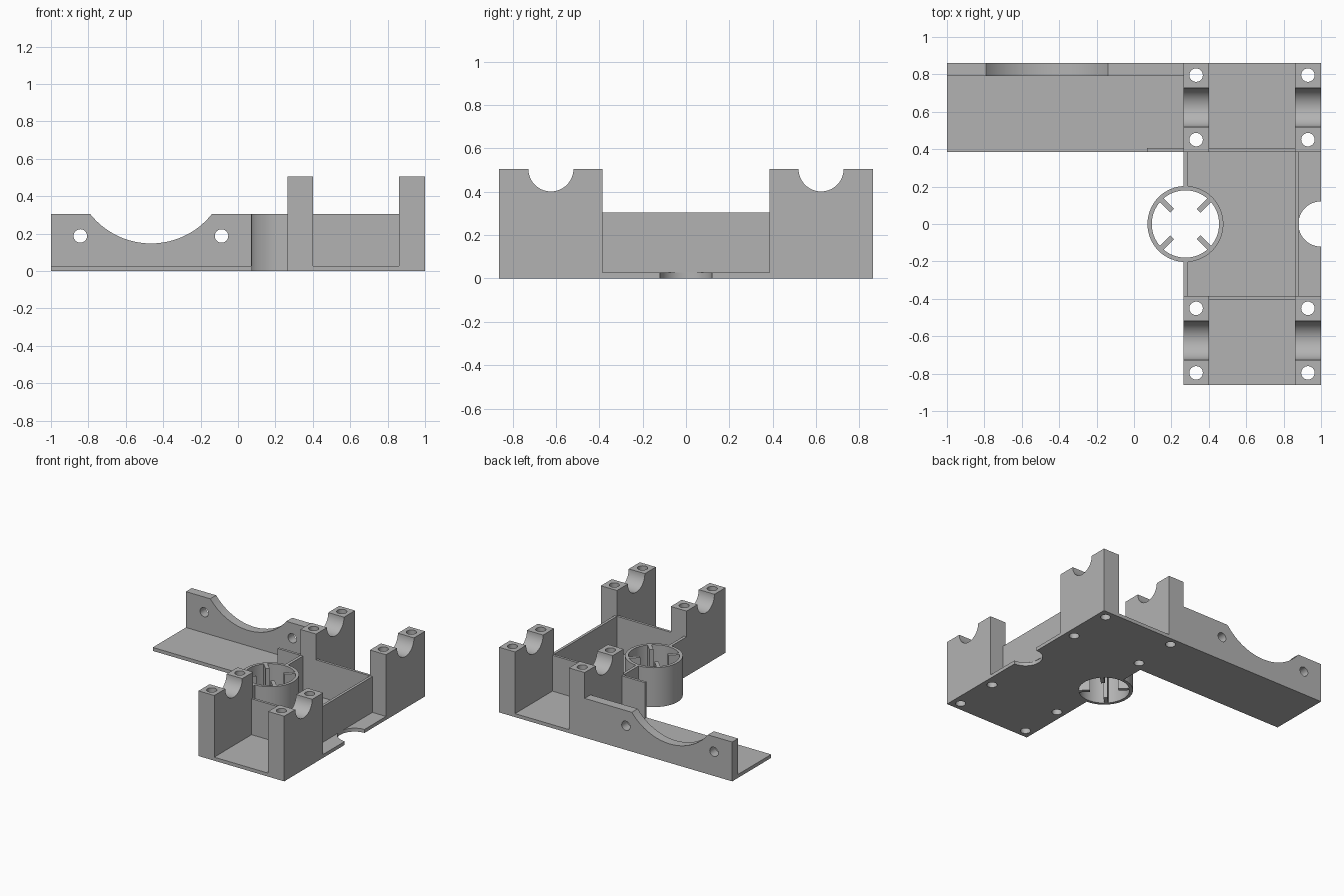
import bpy, bmesh, math
from mathutils import Matrix, Vector

if "Cube" in bpy.data.objects:
    bpy.data.objects.remove(bpy.data.objects["Cube"], do_unlink=True)

FLOOR, WALL, POST = 0.027, 0.305, 0.505   # heights
DEPTH, INNER = 0.862, 0.385               # y limits of the body and the middle bay
HUB = Vector((0.275, 0, 0))

grey = bpy.data.materials.new("grey plastic")
grey.use_nodes = True
colour = (0.45, 0.45, 0.45, 1)
grey.diffuse_color = colour
grey.node_tree.nodes["Principled BSDF"].inputs["Base Color"].default_value = colour


def finish(name, bm):
    bmesh.ops.recalc_face_normals(bm, faces=bm.faces)
    mesh = bpy.data.meshes.new(name)
    bm.to_mesh(mesh)
    bm.free()
    mesh.materials.append(grey)
    ob = bpy.data.objects.new(name, mesh)
    bpy.context.collection.objects.link(ob)
    return ob


def prism(name, points, vector):
    """Extrude a closed outline along a vector."""
    bm = bmesh.new()
    face = bm.faces.new([bm.verts.new(p) for p in points])
    moved = bmesh.ops.extrude_face_region(bm, geom=[face])["geom"]
    bmesh.ops.translate(bm, vec=vector, verts=[v for v in moved if isinstance(v, bmesh.types.BMVert)])
    return finish(name, bm)


def box(name, x0, x1, y0, y1, z0, z1):
    return prism(name, [(x0, y0, z0), (x1, y0, z0), (x1, y1, z0), (x0, y1, z0)], (0, 0, z1 - z0))


def cylinder(name, centre, radius, axis="Z", length=2, sides=48):
    bm = bmesh.new()
    turn = Matrix.Rotation(math.pi / 2, 4, "X") if axis == "Y" else Matrix()
    bmesh.ops.create_cone(bm, cap_ends=True, segments=sides, radius1=radius, radius2=radius,
                          depth=length, matrix=Matrix.Translation(centre) @ turn)
    return finish(name, bm)


def cut(ob, cutters):
    """Subtract the cutters, then drop them."""
    bpy.context.view_layer.objects.active = ob
    for cutter in cutters:
        mod = ob.modifiers.new("cut", "BOOLEAN")
        mod.operation, mod.solver, mod.object = "DIFFERENCE", "EXACT", cutter
        bpy.ops.object.modifier_apply(modifier=mod.name)
        bpy.data.objects.remove(cutter, do_unlink=True)


def arc(radius, start, end, steps):
    return [(radius * math.cos(a), radius * math.sin(a))
            for a in (start + (end - start) * i / steps for i in range(steps + 1))]


parts = []

# Floor plate with hub opening, edge notch and screw holes
outline = [(-1, INNER), (0.265, INNER), (0.265, -DEPTH), (1, -DEPTH), (1, DEPTH), (-1, DEPTH)]
floor = prism("floor_plate", [(x, y, 0) for x, y in outline], (0, 0, FLOOR))
screws = [(x, s * y) for x in (0.332, 0.93) for s in (-1, 1) for y in (0.451, 0.796)]
cut(floor, [cylinder("hub_cutter", HUB, 0.203, sides=64), cylinder("notch_cutter", (1, 0, 0), 0.121)]
    + [cylinder("screw_cutter", (x, y, 0), 0.036, sides=32) for x, y in screws])
parts.append(floor)

# Four bearing posts with half-round saddles and screw holes
for side, x0, x1, xh in (("right", 0.265, 0.4, 0.332), ("left", 0.862, 1, 0.93)):
    for end, s in (("front", -1), ("back", 1)):
        saddle = [(0.623 + y, POST + z) for y, z in arc(0.104, 0, -math.pi, 24)]
        profile = [(INNER, FLOOR), (DEPTH, FLOOR), (DEPTH, POST)] + saddle + [(INNER, POST)]
        post = prism(f"{end}_{side}_post", [(x0, s * y, z) for y, z in profile], (x1 - x0, 0, 0))
        cut(post, [cylinder("screw_cutter", (xh, s * y, 0.3), 0.036, sides=32) for y in (0.451, 0.796)])
        parts.append(post)

# Thin walls around the middle bay
T = 0.02
parts += [
    box("back_bay_wall", 0.4, 0.862, INNER, INNER + T, FLOOR, WALL),
    box("back_bay_wall_tab", 0.07, 0.265, INNER, INNER + T, FLOOR, WALL),
    box("front_bay_wall", 0.4, 0.862, -INNER - T, -INNER, FLOOR, WALL),
    box("left_bay_wall", 0.862, 0.883, -INNER, INNER, FLOOR, WALL),
    box("right_bay_wall_back", 0.265, 0.288, 0.195, INNER, FLOOR, WALL),
    box("right_bay_wall_front", 0.265, 0.288, -INNER, -0.195, FLOOR, WALL),
]

# Motor wall: broad arc in the top edge and two holes through it
half = math.asin(0.326 / 0.415)
dip = [(-0.465 + x, 0.562 + z) for x, z in arc(0.415, -math.pi / 2 + half, -math.pi / 2 - half, 32)]
dip[0], dip[-1] = (dip[0][0], WALL), (dip[-1][0], WALL)
profile = [(-1, FLOOR), (0.265, FLOOR), (0.265, WALL)] + dip + [(-1, WALL)]
cradle = prism("cradle_wall", [(x, 0.79, z) for x, z in profile], (0, DEPTH - 0.79, 0))
cut(cradle, [cylinder("hole_cutter", (x, 0.82, 0.187), 0.036, "Y", 0.5, 32) for x in (-0.843, -0.088)])
parts.append(cradle)

# Hub sleeve with four inner ribs
sleeve = cylinder("hub_sleeve", HUB + Vector((0, 0, WALL / 2)), 0.203, length=WALL, sides=64)
cut(sleeve, [cylinder("bore_cutter", HUB, 0.18, sides=64)])
parts.append(sleeve)
for i in range(4):
    rib = box(f"hub_rib_{i + 1}", 0.1, 0.185, -0.014, 0.014, 0, WALL)
    rib.data.transform(Matrix.Translation(HUB) @ Matrix.Rotation(math.radians(45 + 90 * i), 4, "Z"))
    parts.append(rib)

# Smooth curved faces, keep edges sharp
bpy.ops.object.select_all(action="DESELECT")
for ob in parts:
    ob.select_set(True)
bpy.context.view_layer.objects.active = floor
bpy.ops.object.shade_smooth_by_angle(angle=math.radians(30))
